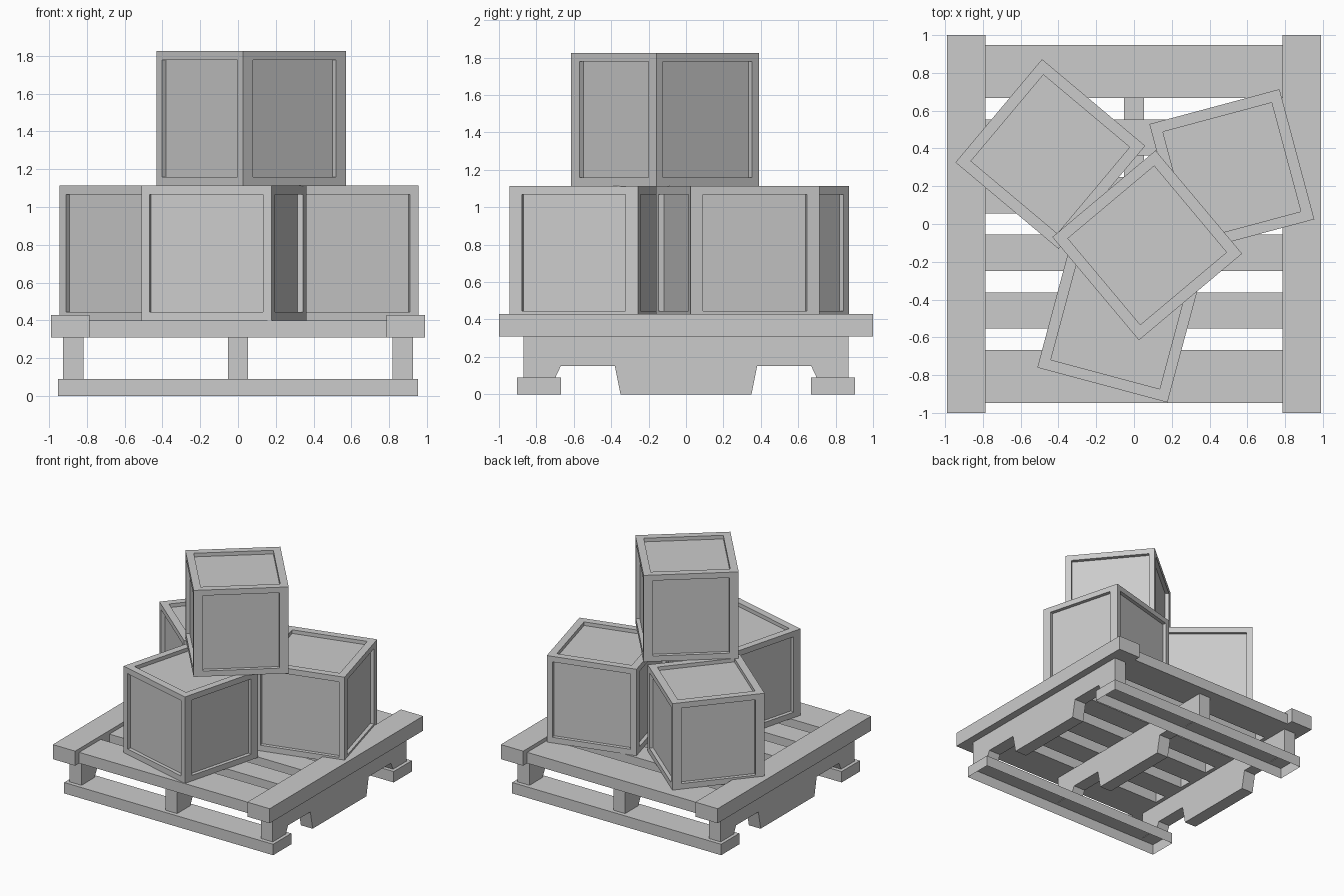
import bpy, bmesh
from math import radians
from mathutils import Vector, Matrix

if "Cube" in bpy.data.objects:
    bpy.data.objects.remove(bpy.data.objects["Cube"], do_unlink=True)

GREY = (0.6, 0.6, 0.6, 1.0)
grey = bpy.data.materials.new("plain_grey")
grey.use_nodes = True
grey.diffuse_color = GREY
grey.node_tree.nodes["Principled BSDF"].inputs["Base Color"].default_value = GREY


def finish(bm, name):
    mesh = bpy.data.meshes.new(name)
    bm.to_mesh(mesh)
    bm.free()
    mesh.materials.append(grey)
    obj = bpy.data.objects.new(name, mesh)
    bpy.context.collection.objects.link(obj)
    return obj


def box_mesh(lo, hi):
    lo, hi = Vector(lo), Vector(hi)
    bm = bmesh.new()
    place = Matrix.Translation((lo + hi) / 2) @ Matrix.Diagonal((*(hi - lo), 1))
    bmesh.ops.create_cube(bm, size=1, matrix=place)
    return bm


# Pallet: long outer boards that overhang the deck
for name, x in (("right_edge_board", -0.887), ("left_edge_board", 0.887)):
    finish(box_mesh((x - 0.102, -1, 0.31), (x + 0.102, 1, 0.43)), name)

# Pallet: deck slats and the narrow strips at both ends
for i in range(6):
    y = (i - 2.5) * 0.305
    finish(box_mesh((-0.8, y - 0.096, 0.31), (0.8, y + 0.096, 0.4)), f"deck_slat_{i + 1}")
for name, y in (("front_strip", -0.897), ("back_strip", 0.897)):
    finish(box_mesh((-0.8, y - 0.05, 0.31), (0.8, y + 0.05, 0.4)), name)

# Pallet: hollow runners, open underneath, with inward-facing shells
for name, y in (("front_runner", -0.785), ("back_runner", 0.785)):
    bm = box_mesh((-0.953, y - 0.118, 0), (0.953, y + 0.118, 0.09))
    bottom = [f for f in bm.faces if f.normal.z < -0.5]
    bmesh.ops.delete(bm, geom=bottom, context='FACES_ONLY')
    bmesh.ops.reverse_faces(bm, faces=bm.faces[:])
    finish(bm, name)

# Pallet: notched stringers, extruded from a mirrored side profile
half = [(0.35, 0), (0.38, 0.15), (0.67, 0.15), (0.7, 0.086), (0.87, 0.086), (0.87, 0.31)]
profile = half + [(-y, z) for y, z in reversed(half)]
for name, x in (("right_stringer", -0.872), ("middle_stringer", 0), ("left_stringer", 0.872)):
    bm = bmesh.new()
    side = bm.faces.new([bm.verts.new((x - 0.054, y, z)) for y, z in profile])
    ext = bmesh.ops.extrude_face_region(bm, geom=[side])
    moved = [v for v in ext["geom"] if isinstance(v, bmesh.types.BMVert)]
    bmesh.ops.translate(bm, verts=moved, vec=(0.108, 0, 0))
    bmesh.ops.recalc_face_normals(bm, faces=bm.faces[:])
    finish(bm, name)


# Crates: cubes with a recessed panel on every side and the lid
SIZE, RIM, DEPTH = 0.713, 0.065, 0.03


def crate(name, x, y, z, yaw):
    h = SIZE / 2
    bm = box_mesh((-h, -h, 0), (h, h, SIZE))
    panels = [f for f in bm.faces if f.normal.z > -0.5]
    bmesh.ops.inset_individual(bm, faces=panels, thickness=RIM)
    for f in panels:
        n = f.normal.copy()
        # The lid and the two end panels have wider rims
        if n.z > 0.5:
            scale = (0.96, 0.96, 1)
        else:
            scale = (1, 0.925, 1) if abs(n.x) > 0.5 else (1, 1, 1)
        bmesh.ops.scale(bm, vec=scale, verts=f.verts[:])
        pushed = bmesh.ops.extrude_discrete_faces(bm, faces=[f])["faces"][0]
        bmesh.ops.translate(bm, vec=-n * DEPTH, verts=pushed.verts[:])
    obj = finish(bm, name)
    obj.location = (x, y, z)
    obj.rotation_euler.z = radians(yaw)


crate("front_crate", -0.075, -0.508, 0.4, -15)
crate("left_crate", 0.518, 0.277, 0.4, 15)
crate("back_crate", -0.443, 0.37, 0.4, -40)
crate("top_crate", 0.07, -0.113, 1.112, -50)
